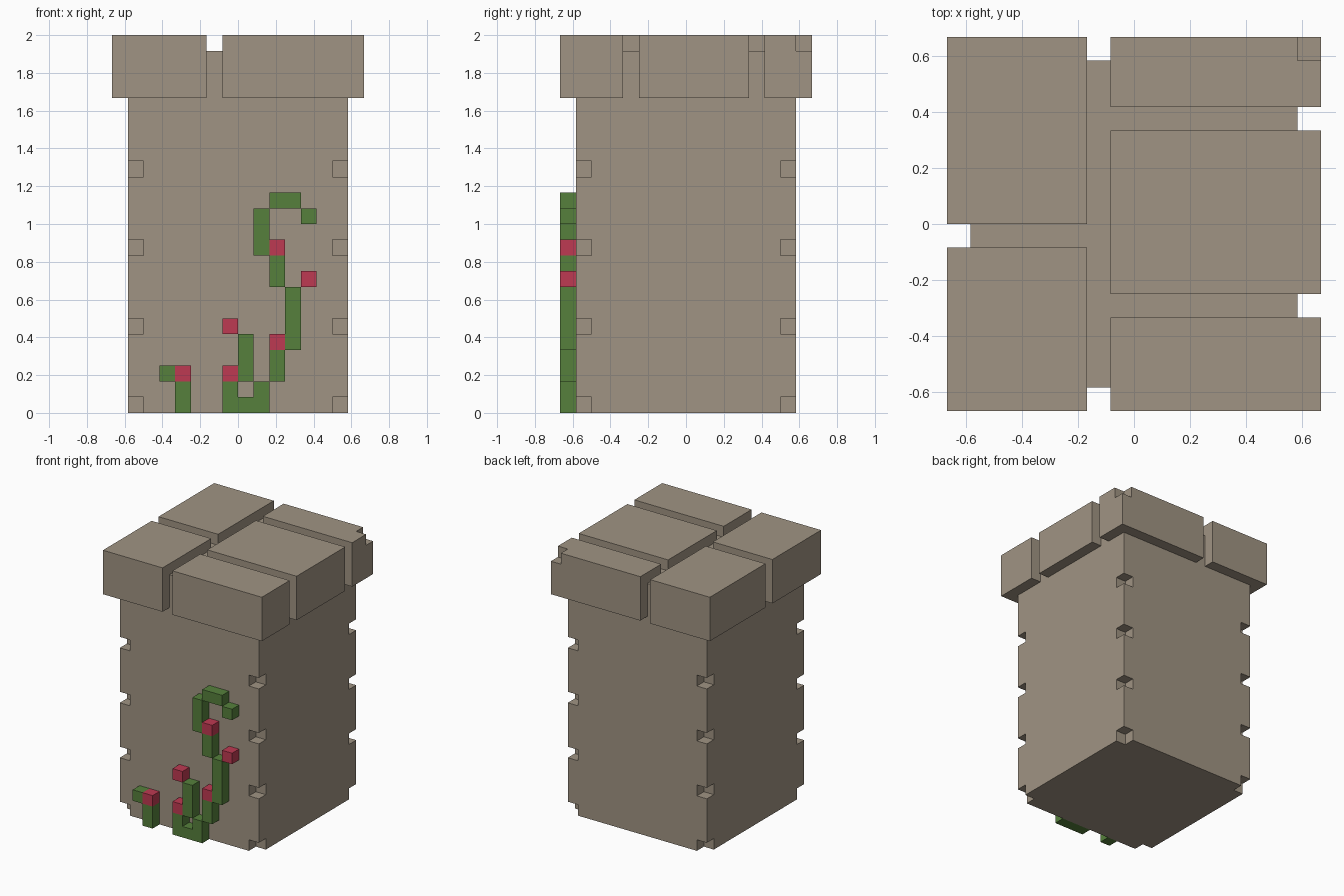
import bpy
import bmesh
from mathutils import Vector

U = 1 / 12  # one grid cell

old = bpy.data.objects.get("Cube")
if old:
    bpy.data.objects.remove(old, do_unlink=True)


def material(name, rgb):
    m = bpy.data.materials.new(name)
    m.use_nodes = True
    m.diffuse_color = (*rgb, 1)
    m.node_tree.nodes["Principled BSDF"].inputs["Base Color"].default_value = (*rgb, 1)
    return m


STONE = material("stone", (0.352, 0.296, 0.227))
LEAF = material("vine green", (0.093, 0.216, 0.045))
PETAL = material("flower red", (0.515, 0.042, 0.084))


def boxes(name, spans, mat):
    """One object of boxes, each given by its low and high corner in cells."""
    bm = bmesh.new()
    for low, high in spans:
        low, high = Vector(low) * U, Vector(high) * U
        for v in bmesh.ops.create_cube(bm, size=1)["verts"]:
            v.co = (low + high) / 2 + v.co * (high - low)
    mesh = bpy.data.meshes.new(name)
    bm.to_mesh(mesh)
    bm.free()
    mesh.materials.append(mat)
    obj = bpy.data.objects.new(name, mesh)
    bpy.context.collection.objects.link(obj)
    return obj


def cut(obj, spans):
    """Carve boxes out of an object and bake the result."""
    cutter = boxes("cutter", spans, STONE)
    cutter.hide_render = True
    mod = obj.modifiers.new("notches", "BOOLEAN")
    mod.operation = "DIFFERENCE"
    mod.solver = "EXACT"
    mod.object = cutter
    graph = bpy.context.evaluated_depsgraph_get()
    mesh = bpy.data.meshes.new_from_object(obj.evaluated_get(graph))
    obj.modifiers.clear()
    obj.data = mesh
    bpy.data.objects.remove(cutter, do_unlink=True)


# Pillar shaft, with chipped corners at regular heights
shaft = boxes("pillar_shaft", [((-7, -7, 0), (7, 7, 23))], STONE)
notches = []
for sx in (-1, 1):
    for sy in (-1, 1):
        for z in (0, 5, 10, 15):
            x, y = sx * 7, sy * 7
            bottom = z if z else -1
            notches.append(((x - 1, y - 1, bottom), (x + 1, y + 1, z + 1)))
cut(shaft, notches)

# Cap stones: (x range, y range), separated by one-cell joints
caps = {
    "cap_front_right": ((-8, -2), (-8, -1)),
    "cap_back_right": ((-8, -2), (0, 8)),
    "cap_front_left": ((-1, 8), (-8, -4)),
    "cap_middle_left": ((-1, 8), (-3, 4)),
    "cap_back_left": ((-1, 8), (5, 8)),
}
for name, ((x0, x1), (y0, y1)) in caps.items():
    stone = boxes(name, [((x0, y0, 20), (x1, y1, 24))], STONE)
    if name == "cap_back_left":
        cut(stone, [((7, 7, 23), (9, 9, 25))])  # broken corner


def on_front(spans):
    return [((x0, -8, z0), (x1, -7, z1)) for x0, x1, z0, z1 in spans]


# Climbing vine on the front: x from, x to, z from, z to
boxes("small_sprout", on_front([(-5, -4, 2, 3), (-4, -3, 0, 2)]), LEAF)
boxes("vine_root", on_front([(-1, 2, 0, 1), (-1, 0, 1, 2), (1, 2, 1, 2)]), LEAF)
boxes("vine_side_shoot", on_front([(0, 1, 2, 5)]), LEAF)
boxes("vine_main_stem", on_front([
    (2, 3, 2, 4), (3, 4, 4, 8), (2, 3, 8, 10),
    (1, 2, 10, 13), (2, 4, 13, 14), (4, 5, 12, 13)]), LEAF)

# Flowers
for i, (x, z) in enumerate([(-4, 2), (-1, 2), (-1, 5), (2, 4), (4, 8), (2, 10)]):
    boxes(f"flower_{i + 1}", on_front([(x, x + 1, z, z + 1)]), PETAL)
